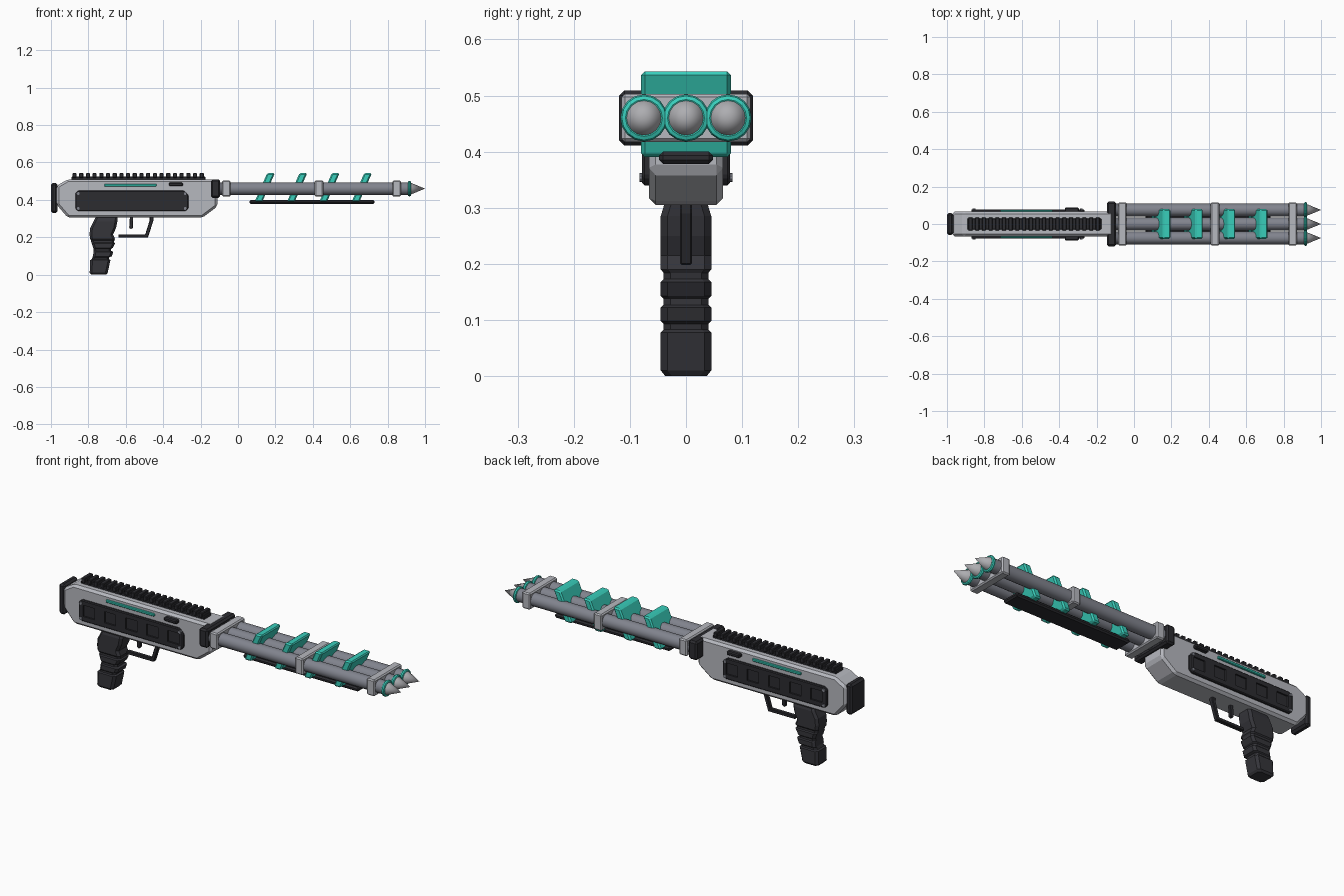
import bpy, bmesh
from math import pi, cos, sin, radians
from mathutils import Matrix

if "Cube" in bpy.data.objects:
    bpy.data.objects.remove(bpy.data.objects["Cube"])


def material(name, rgb):
    m = bpy.data.materials.new(name)
    m.diffuse_color = (*rgb, 1)
    m.use_nodes = True
    m.node_tree.nodes["Principled BSDF"].inputs["Base Color"].default_value = m.diffuse_color
    return m


LIGHT = material("light_grey", (0.47, 0.48, 0.52))
STEEL = material("steel_grey", (0.22, 0.23, 0.27))
BLACK = material("black", (0.025, 0.025, 0.03))
DARK = material("dark_grip", (0.035, 0.035, 0.042))
TEAL = material("teal", (0.04, 0.62, 0.50))
TIP = material("tip_grey", (0.42, 0.42, 0.44))


def finish(name, bm, mat, bevel=0, smooth=False):
    bmesh.ops.recalc_face_normals(bm, faces=bm.faces)
    me = bpy.data.meshes.new(name)
    bm.to_mesh(me)
    bm.free()
    ob = bpy.data.objects.new(name, me)
    bpy.context.collection.objects.link(ob)
    me.materials.append(mat)
    if bevel:
        mod = ob.modifiers.new("bevel", "BEVEL")
        mod.width, mod.segments, mod.limit_method = bevel, 1, "ANGLE"
        mod.angle_limit = radians(25)
    if smooth:
        bpy.context.view_layer.objects.active = ob
        ob.select_set(True)
        bpy.ops.object.shade_smooth_by_angle(angle=radians(35))
        ob.select_set(False)
    return ob


def add_box(bm, x0, x1, y0, y1, z0, z1):
    m = Matrix.Translation(((x0 + x1) / 2, (y0 + y1) / 2, (z0 + z1) / 2))
    m = m @ Matrix.Diagonal((x1 - x0, abs(y1 - y0), z1 - z0, 1))
    bmesh.ops.create_cube(bm, size=1, matrix=m)


def box(name, x0, x1, y0, y1, z0, z1, mat, bevel=0):
    bm = bmesh.new()
    add_box(bm, x0, x1, y0, y1, z0, z1)
    return finish(name, bm, mat, bevel)


def prism(name, pts, y0, y1, mat, bevel=0):
    """Side profile in x and z, extruded along y."""
    bm = bmesh.new()
    f = bm.faces.new([bm.verts.new((x, y0, z)) for x, z in pts])
    new = bmesh.ops.extrude_face_region(bm, geom=[f])["geom"]
    bmesh.ops.translate(bm, vec=(0, y1 - y0, 0),
                        verts=[v for v in new if isinstance(v, bmesh.types.BMVert)])
    return finish(name, bm, mat, bevel)


def rod(name, start, end, axis, u, z, r0, r1, mat, sides=16, smooth=False):
    """Cylinder or cone along x (u is y) or along y (u is x)."""
    bm = bmesh.new()
    mid = (start + end) / 2
    if axis == "X":
        m = Matrix.Translation((mid, u, z)) @ Matrix.Rotation(pi / 2, 4, "Y")
    else:
        m = Matrix.Translation((u, mid, z)) @ Matrix.Rotation(-pi / 2, 4, "X")
    bmesh.ops.create_cone(bm, cap_ends=True, segments=sides, radius1=r0, radius2=r1,
                          depth=abs(end - start), matrix=m)
    return finish(name, bm, mat, 0, smooth)


def ring(name, x, y, z, major, minor, mat, n=16, k=8):
    bm = bmesh.new()
    g = [[bm.verts.new((x + minor * sin(2 * pi * j / k),
                        y + (major + minor * cos(2 * pi * j / k)) * cos(2 * pi * i / n),
                        z + (major + minor * cos(2 * pi * j / k)) * sin(2 * pi * i / n)))
          for j in range(k)] for i in range(n)]
    for i in range(n):
        for j in range(k):
            a, b = (i + 1) % n, (j + 1) % k
            bm.faces.new((g[i][j], g[a][j], g[a][b], g[i][b]))
    return finish(name, bm, mat)


# receiver body and butt pad
prism("receiver", [(-0.97, 0.375), (-0.91, 0.305), (-0.19, 0.305), (-0.11, 0.365),
                   (-0.11, 0.51), (-0.91, 0.51), (-0.97, 0.475)],
      -0.066, 0.066, LIGHT, 0.012)
box("butt_pad", -1.0, -0.965, -0.058, 0.058, 0.33, 0.49, BLACK, 0.01)

# top rail with teeth
box("rail_base", -0.89, -0.175, -0.03, 0.03, 0.505, 0.524, BLACK, 0.003)
bm = bmesh.new()
for i in range(20):
    x = -0.885 + i * 0.0358
    add_box(bm, x, x + 0.022, -0.035, 0.035, 0.518, 0.543)
finish("rail_teeth", bm, BLACK, 0.003)

# side panels with pockets, screws, light strips and buttons
for s, side in ((-1, "front"), (1, "back")):
    panel = prism("side_panel_" + side,
                  [(-0.87, 0.355), (-0.855, 0.34), (-0.28, 0.34), (-0.265, 0.355),
                   (-0.265, 0.425), (-0.29, 0.45), (-0.855, 0.45), (-0.87, 0.435)],
                  s * 0.06, s * 0.078, BLACK, 0.004)
    bm = bmesh.new()
    for i in range(5):
        x = -0.81 + i * 0.1225
        add_box(bm, x - 0.033, x + 0.033, s * 0.070, s * 0.1, 0.366, 0.425)
    cutter = finish("pocket_cutter_" + side, bm, BLACK)
    cutter.hide_render = True
    cutter.hide_set(True)
    cut = panel.modifiers.new("pockets", "BOOLEAN")
    cut.object, cut.operation, cut.solver = cutter, "DIFFERENCE", "EXACT"
    for x in (-0.855, -0.282):
        for z in (0.354, 0.434):
            rod("panel_screw_" + side, s * 0.07, s * 0.083, "Y", x, z, 0.008, 0.008, STEEL, 10)
    box("light_strip_" + side, -0.715, -0.435, s * 0.06, s * 0.075, 0.472, 0.486, TEAL, 0.003)
    box("side_button_" + side, -0.37, -0.295, s * 0.06, s * 0.088, 0.473, 0.493, BLACK, 0.005)

# grip, lofted from chamfered sections: z, back x, front x, half width
sections = [(0.0, -0.785, -0.705, 0.037), (0.01, -0.793, -0.697, 0.045),
            (0.078, -0.79, -0.682, 0.045), (0.083, -0.782, -0.69, 0.04),
            (0.093, -0.778, -0.688, 0.04), (0.098, -0.776, -0.675, 0.045),
            (0.122, -0.772, -0.667, 0.045), (0.127, -0.772, -0.678, 0.04),
            (0.138, -0.773, -0.678, 0.04), (0.143, -0.774, -0.67, 0.045),
            (0.168, -0.782, -0.657, 0.045), (0.173, -0.784, -0.663, 0.04),
            (0.184, -0.787, -0.661, 0.04), (0.19, -0.79, -0.657, 0.045),
            (0.215, -0.794, -0.668, 0.045), (0.25, -0.79, -0.652, 0.045),
            (0.285, -0.772, -0.645, 0.045), (0.315, -0.758, -0.643, 0.036)]
bm = bmesh.new()
loops = []
for z, xa, xb, w in sections:
    c = 0.012
    loops.append([bm.verts.new((x, y, z)) for x, y in (
        (xa + c, -w), (xb - c, -w), (xb, c - w), (xb, w - c),
        (xb - c, w), (xa + c, w), (xa, w - c), (xa, c - w))])
for a, b in zip(loops, loops[1:]):
    for i in range(8):
        j = (i + 1) % 8
        bm.faces.new((a[i], a[j], b[j], b[i]))
bm.faces.new(loops[0])
bm.faces.new(loops[-1])
finish("grip", bm, DARK)

# trigger and guard
prism("trigger", [(-0.578, 0.31), (-0.582, 0.25), (-0.572, 0.243), (-0.562, 0.25),
                  (-0.56, 0.31)], -0.008, 0.008, BLACK, 0.002)
prism("trigger_guard", [(-0.64, 0.198), (-0.482, 0.198), (-0.452, 0.29), (-0.452, 0.31),
                        (-0.472, 0.31), (-0.472, 0.292), (-0.496, 0.215), (-0.64, 0.215)],
      -0.011, 0.011, BLACK, 0.003)

# barrel coupling and clamps
box("barrel_coupling", -0.145, -0.095, -0.119, 0.119, 0.411, 0.509, BLACK, 0.009)
for x in (-0.085, 0.41, 0.825):
    box("barrel_clamp", x, x + 0.046, -0.115, 0.115, 0.417, 0.503, LIGHT, 0.006)

# three barrels with glowing rings and pointed tips
for y in (-0.075, 0, 0.075):
    rod("barrel", -0.12, 0.92, "X", y, 0.46, 0.034, 0.034, STEEL, 16, True)
    ring("muzzle_ring", 0.917, y, 0.46, 0.033, 0.009, TEAL)
    rod("barrel_tip", 0.92, 1.0, "X", y, 0.46, 0.033, 0.0, TIP, 16, True)

# slanted fins through the barrels, and the lower rail they hold
for i in range(4):
    x = 0.142 + i * 0.173
    prism("slanted_fin", [(x - 0.053, 0.39), (x - 0.012, 0.39),
                          (x + 0.055, 0.543), (x + 0.014, 0.543)],
          -0.08, 0.08, TEAL, 0.007)
box("lower_rail", 0.062, 0.73, -0.048, 0.048, 0.378, 0.4, BLACK, 0.007)
